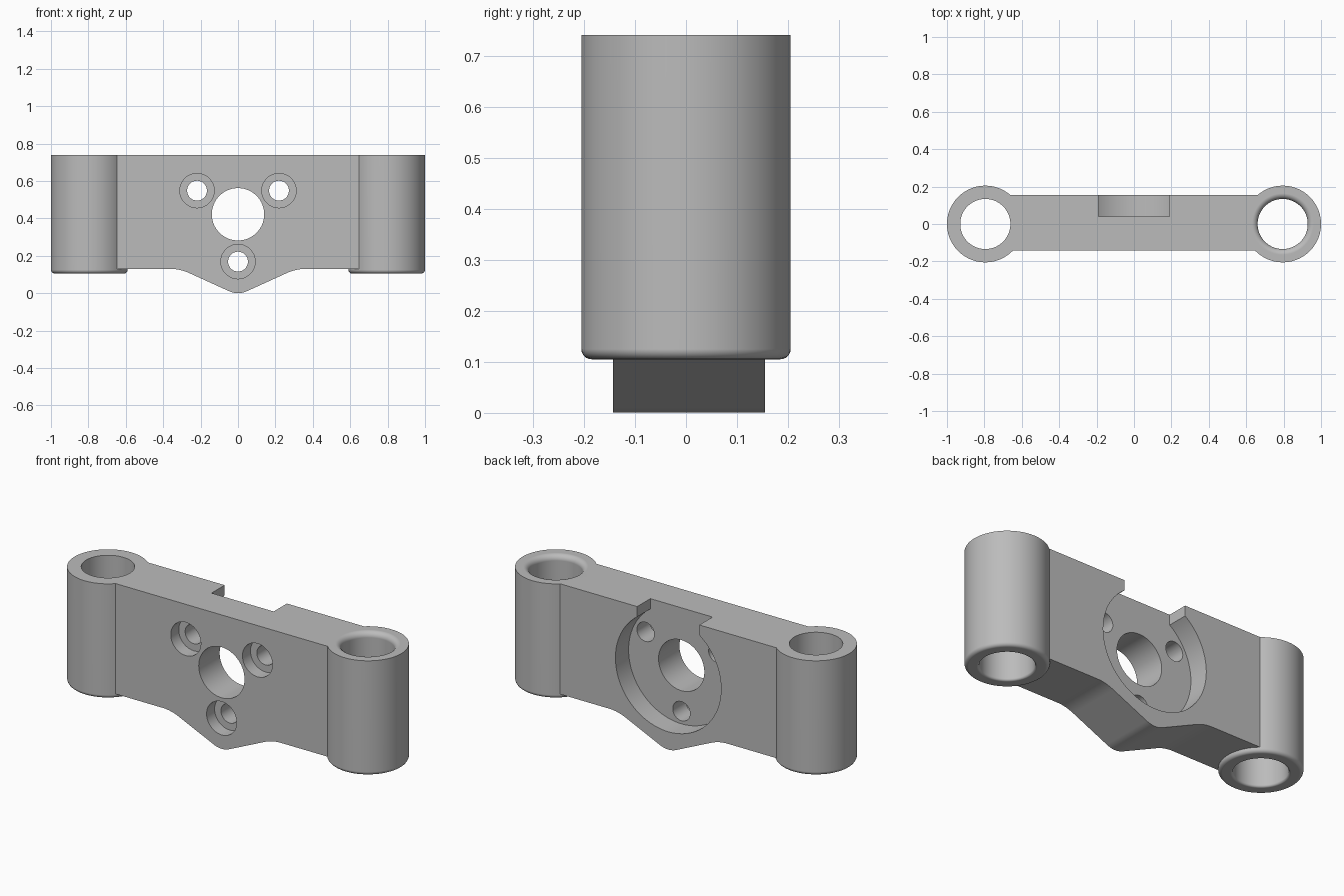
import bpy
import bmesh
from math import sin, cos, pi, radians
from mathutils import Vector, Matrix

cube = bpy.data.objects.get("Cube")
if cube:
    bpy.data.objects.remove(cube, do_unlink=True)

grey = bpy.data.materials.new("plain grey")
grey.use_nodes = True
grey.diffuse_color = (0.5, 0.5, 0.5, 1)
grey.node_tree.nodes["Principled BSDF"].inputs["Base Color"].default_value = (0.5, 0.5, 0.5, 1)

TOP, FRONT, BACK = 0.74, -0.143, 0.155
BOSS_X, BOSS_R, BOSS_BASE, BORE_R = 0.795, 0.205, 0.105, 0.134
HUB_Z = 0.422
ALONG_Y = Matrix.Rotation(-pi / 2, 4, "X")   # turns local z to +y


def make_object(name, bm):
    bmesh.ops.recalc_face_normals(bm, faces=bm.faces)
    mesh = bpy.data.meshes.new(name)
    bm.to_mesh(mesh)
    bm.free()
    mesh.materials.append(grey)
    ob = bpy.data.objects.new(name, mesh)
    bpy.context.collection.objects.link(ob)
    return ob


def lathe(name, profile, place, sides=80):
    """Solid of revolution from (radius, height) pairs, capped at both ends."""
    bm = bmesh.new()
    rings = [[bm.verts.new((r * cos(2 * pi * i / sides), r * sin(2 * pi * i / sides), h))
              for i in range(sides)] for r, h in profile]
    for a, b in zip(rings, rings[1:]):
        for i in range(sides):
            j = (i + 1) % sides
            bm.faces.new((a[i], a[j], b[j], b[i]))
    bm.faces.new(rings[0][::-1])
    bm.faces.new(rings[-1])
    bm.transform(place)
    return make_object(name, bm)


def prism(name, outline, y0, y1):
    """Outline of (x, z) pairs extruded from y0 to y1."""
    bm = bmesh.new()
    face = bm.faces.new([bm.verts.new((x, y0, z)) for x, z in outline])
    out = bmesh.ops.extrude_face_region(bm, geom=[face])
    moved = [v for v in out["geom"] if isinstance(v, bmesh.types.BMVert)]
    bmesh.ops.translate(bm, verts=moved, vec=(0, y1 - y0, 0))
    return make_object(name, bm)


def rounded(before, corner, after, steps=8):
    """Soft corner between two points."""
    a, c, b = Vector(before), Vector(corner), Vector(after)
    ts = [i / steps for i in range(steps + 1)]
    return [tuple(a * (1 - t) ** 2 + c * 2 * t * (1 - t) + b * t * t) for t in ts]


def fillet(r0, h0, dr, dh, steps=6):
    """Quarter round leaving (r0, h0) vertically and ending horizontally."""
    return [(r0 + dr * (1 - cos(pi / 2 * i / steps)), h0 + dh * sin(pi / 2 * i / steps))
            for i in range(steps + 1)]


def combine(target, tool, operation):
    mod = target.modifiers.new(operation.lower(), "BOOLEAN")
    mod.operation, mod.solver, mod.object = operation, "EXACT", tool
    bpy.context.view_layer.objects.active = target
    bpy.ops.object.modifier_apply(modifier=mod.name)
    bpy.data.objects.remove(tool, do_unlink=True)


# Bridge plate with a softly pointed lower edge
slope = 0.455
half = rounded((0.05, slope * 0.05 - 0.011), (0, -0.011), (-0.05, slope * 0.05 - 0.011))
bend_r = rounded((0.36, 0.13), (0.31, 0.13), (0.26, 0.13 - slope * 0.05))
bend_l = [(-x, z) for x, z in reversed(bend_r)]
outline = [(-BOSS_X, TOP), (BOSS_X, TOP), (BOSS_X, 0.13)] + bend_r + half + bend_l + [(-BOSS_X, 0.13)]
bracket = prism("bracket", outline, FRONT, BACK)

# End bosses with rounded lower rims
for side in (-1, 1):
    rim = fillet(BOSS_R, BOSS_BASE + 0.02, -0.02, -0.02)[::-1]
    boss = lathe("boss", rim + [(BOSS_R, TOP)], Matrix.Translation((side * BOSS_X, 0, 0)))
    combine(bracket, boss, "UNION")

# Through bores, eased below, with a flared mouth on top of the left one
for side in (-1, 1):
    low = fillet(BORE_R, BOSS_BASE + 0.012, 0.012, -0.012)[::-1]
    profile = [(low[0][0], 0.0)] + low
    if side > 0:
        mouth = fillet(BORE_R, TOP - 0.03, 0.03, 0.03)
        profile += mouth + [(mouth[-1][0], 0.9)]
    else:
        profile += [(BORE_R, 0.9)]
    bore = lathe("bore_cutter", profile, Matrix.Translation((side * BOSS_X, 0, 0)))
    combine(bracket, bore, "DIFFERENCE")

# Round rear pocket, open at the top through a straight notch
R, notch = 0.323, 0.19
rise = (R * R - notch * notch) ** 0.5
lathe_pocket = lathe("pocket_cutter", [(R, 0.04), (R, 0.3)],
                     Matrix.Translation((0, 0, HUB_Z)) @ ALONG_Y, 96)
combine(bracket, lathe_pocket, "DIFFERENCE")
slot = prism("notch_cutter", [(-notch, HUB_Z + rise - 0.1), (notch, HUB_Z + rise - 0.1),
                              (notch, 0.9), (-notch, 0.9)], 0.04, 0.3)
combine(bracket, slot, "DIFFERENCE")

# Centre hole
hub = lathe("hub_cutter", [(0.14, -0.3), (0.14, 0.3)],
            Matrix.Translation((0, 0, HUB_Z)) @ ALONG_Y)
combine(bracket, hub, "DIFFERENCE")

# Three counterbored screw holes
for k in range(3):
    angle = radians(-90 + 120 * k)
    place = Matrix.Translation((0.253 * cos(angle), 0, HUB_Z + 0.253 * sin(angle))) @ ALONG_Y
    step = FRONT + 0.07
    screw = lathe("screw_cutter", [(0.092, -0.3), (0.092, step), (0.053, step), (0.053, 0.3)],
                  place, 48)
    combine(bracket, screw, "DIFFERENCE")

# Smooth rounds, crisp edges
bpy.ops.object.select_all(action="DESELECT")
bracket.select_set(True)
bpy.context.view_layer.objects.active = bracket
bpy.ops.object.shade_smooth_by_angle(angle=radians(20))
weighted = bracket.modifiers.new("clean_normals", "WEIGHTED_NORMAL")
weighted.keep_sharp = True
